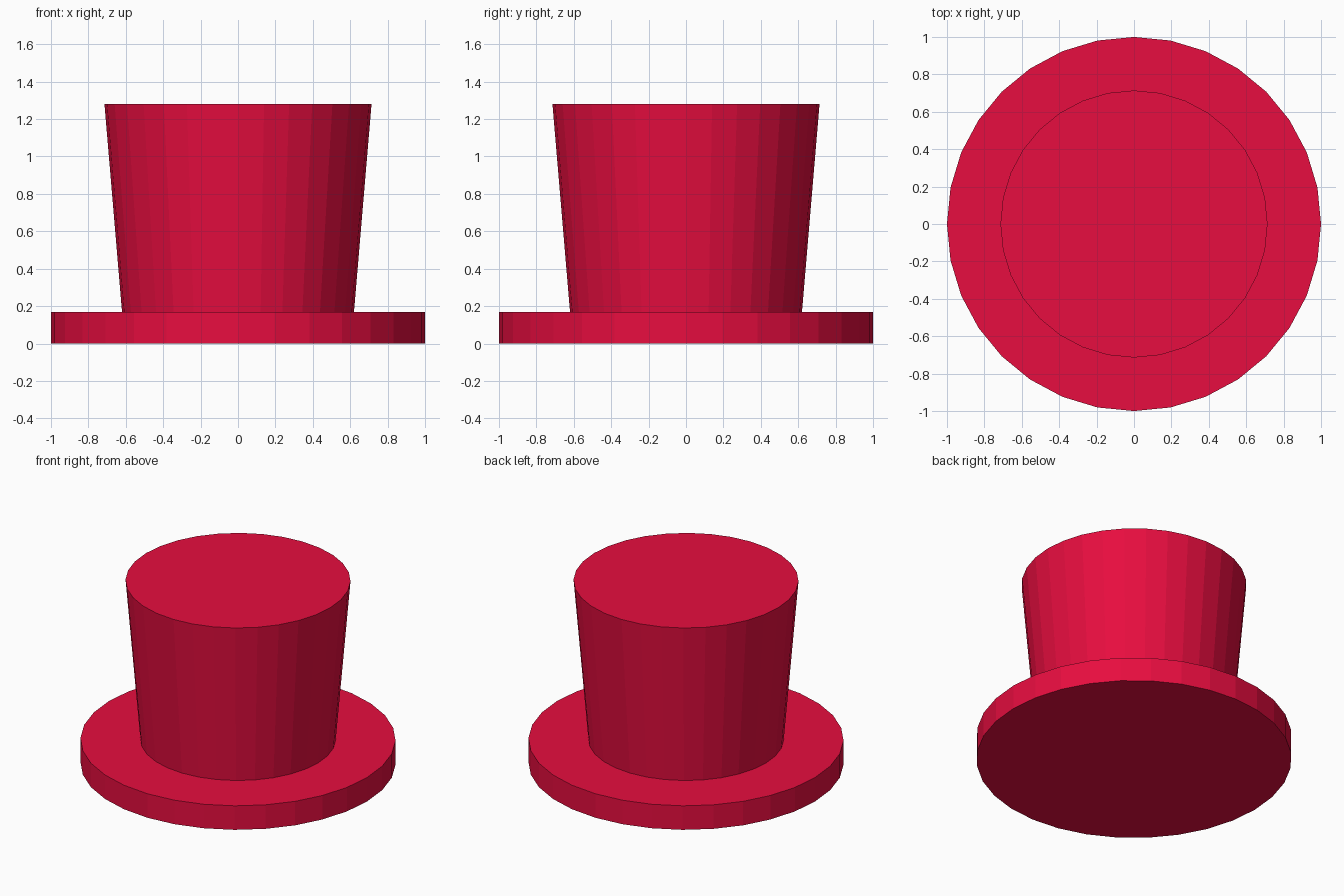
import bpy

if "Cube" in bpy.data.objects:
    bpy.data.objects.remove(bpy.data.objects["Cube"])

SIDES = 32

red = bpy.data.materials.new("red_felt")
red.diffuse_color = (0.8, 0.004, 0.05, 1)
red.use_nodes = True
red.node_tree.nodes["Principled BSDF"].inputs["Base Color"].default_value = red.diffuse_color


def tapered_disc(name, r_bottom, r_top, z_bottom, z_top):
    """Flat-shaded, capped frustum between two heights."""
    bpy.ops.mesh.primitive_cone_add(
        vertices=SIDES, radius1=r_bottom, radius2=r_top,
        depth=z_top - z_bottom, location=(0, 0, (z_bottom + z_top) / 2))
    obj = bpy.context.object
    obj.name = name
    obj.data.materials.append(red)
    return obj


# Flat round brim
tapered_disc("brim", 1.0, 1.0, 0.0, 0.168)

# Crown flaring towards the top
tapered_disc("crown", 0.62, 0.714, 0.168, 1.28)
